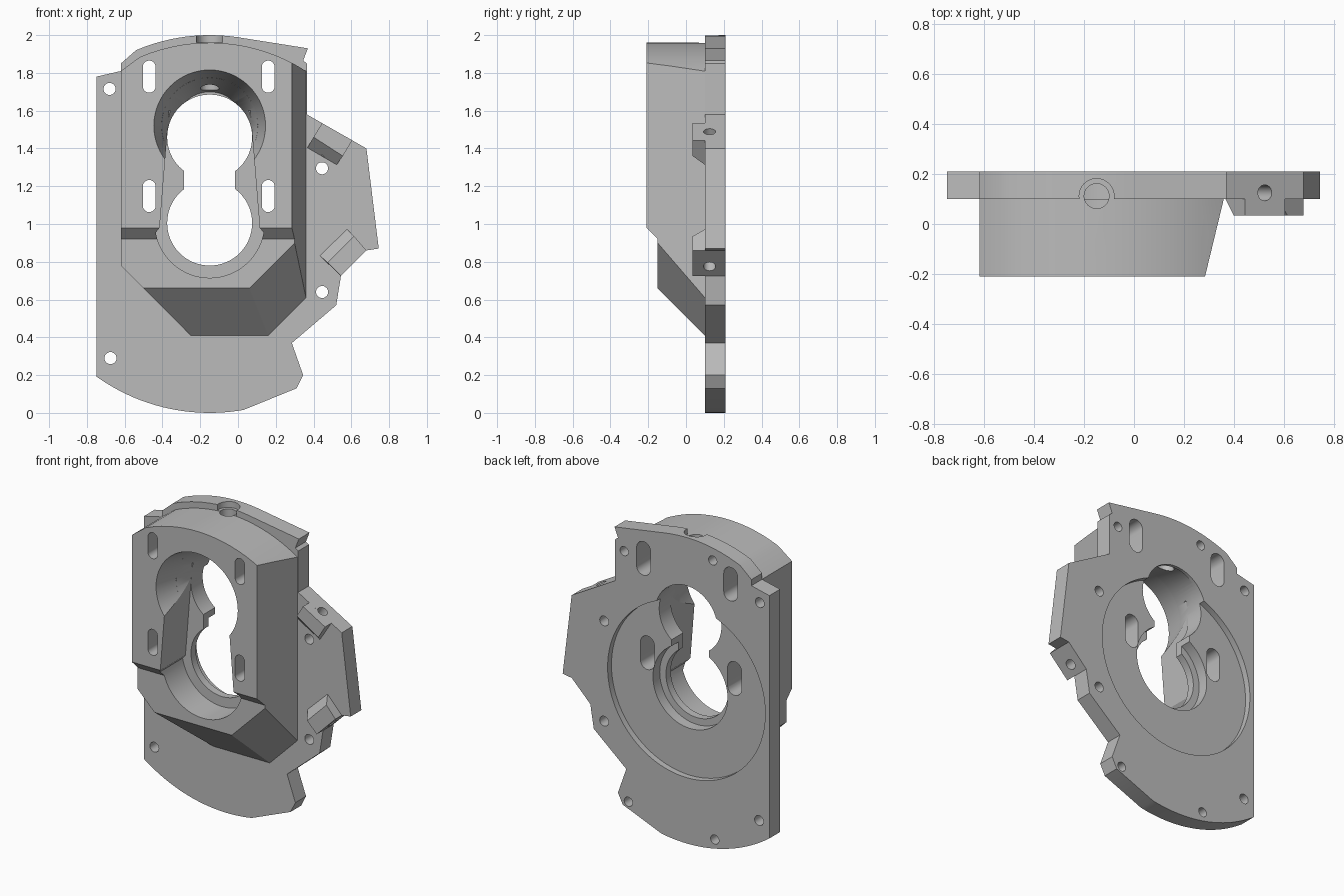
import bpy, bmesh, math
from mathutils import Vector

cube = bpy.data.objects.get("Cube")
if cube:
    bpy.data.objects.remove(cube, do_unlink=True)

grey = bpy.data.materials.new("machined grey")
grey.use_nodes = True
grey.diffuse_color = (0.5, 0.5, 0.5, 1)
grey.node_tree.nodes["Principled BSDF"].inputs["Base Color"].default_value = (0.5, 0.5, 0.5, 1)

CX, LOW_Z, HIGH_Z = -0.15, 1.005, 1.52   # bore axis and bore heights
BACK, FACE = 0.21, 0.10                  # plate back and plate front


def finish(bm, name):
    bmesh.ops.recalc_face_normals(bm, faces=bm.faces)
    mesh = bpy.data.meshes.new(name)
    bm.to_mesh(mesh)
    bm.free()
    mesh.materials.append(grey)
    obj = bpy.data.objects.new(name, mesh)
    bpy.context.collection.objects.link(obj)
    return obj


def loft(name, near, far, y0, y1):
    """Solid between an x-z outline at y0 and a matching one at y1."""
    bm = bmesh.new()
    a = [bm.verts.new((x, y0, z)) for x, z in near]
    b = [bm.verts.new((x, y1, z)) for x, z in far]
    bm.faces.new(a)
    bm.faces.new(b[::-1])
    for i in range(len(a)):
        j = (i + 1) % len(a)
        bm.faces.new((a[i], b[i], b[j], a[j]))
    return finish(bm, name)


def prism(name, pts, y0, y1):
    return loft(name, pts, pts, y0, y1)


def circle(x, z, r, n=64, start=0, sweep=360):
    steps = n if sweep == 360 else n + 1
    angles = [math.radians(start + sweep * i / n) for i in range(steps)]
    return [(x + r * math.cos(a), z + r * math.sin(a)) for a in angles]


def arc(r, z, x0, x1, side, n=12):
    """Shallow arc about CX with its extreme at height z; side +1 top, -1 bottom."""
    xs = [x0 + (x1 - x0) * i / n for i in range(n + 1)]
    return [(x, z + side * (math.sqrt(r * r - (x - CX) ** 2) - r)) for x in xs]


def stadium(x, z, r, half):
    return (circle(x, z + half - r, r, 16, 0, 180) +
            circle(x, z - half + r, r, 16, 180, 180))


def drill(name, start, direction, r, depth):
    """Cylinder cutter starting just outside a surface."""
    d = Vector(direction).normalized()
    bm = bmesh.new()
    bmesh.ops.create_cone(bm, cap_ends=True, segments=32, radius1=r, radius2=r, depth=depth)
    bmesh.ops.rotate(bm, verts=bm.verts, matrix=d.to_track_quat('Z', 'Y').to_matrix())
    bmesh.ops.translate(bm, verts=bm.verts, vec=Vector(start) + d * depth / 2)
    return finish(bm, name)


def combine(target, other, operation):
    mod = target.modifiers.new(other.name, 'BOOLEAN')
    mod.operation, mod.solver, mod.object = operation, 'EXACT', other
    bpy.context.view_layer.objects.active = target
    bpy.ops.object.modifier_apply(modifier=mod.name)
    bpy.data.objects.remove(other, do_unlink=True)


# Mounting plate
outline = arc(1.03, 0, -0.75, 0.03, -1, 20)
outline += [(0.31, 0.13), (0.345, 0.20), (0.285, 0.37), (0.52, 0.57), (0.545, 0.725),
            (0.68, 0.86), (0.745, 0.87), (0.68, 1.40), (0.365, 1.58), (0.365, 1.85),
            (0.345, 1.865), (0.37, 1.93)]
outline += arc(0.99, 2.0, 0.0, -0.54, 1)
outline += [(-0.62, 1.85), (-0.62, 1.81), (-0.75, 1.78)]
housing = prism("bearing_housing", outline, FACE, BACK)

# Raised body: stepped side profile swept along x, then trimmed by planes
back = 0.105
profile = [(back, 0.405), (-0.15, 0.66), (-0.15, 0.92), (-0.21, 0.98), (-0.21, 2.1), (back, 2.1)]
bm = bmesh.new()
face = bm.faces.new([bm.verts.new((-1, y, z)) for y, z in profile])
swept = bmesh.ops.extrude_face_region(bm, geom=[face])["geom"]
bmesh.ops.translate(bm, vec=(2, 0, 0), verts=[g for g in swept if isinstance(g, bmesh.types.BMVert)])
bmesh.ops.recalc_face_normals(bm, faces=bm.faces)

corner = Vector((0.06, -0.15, 0.66))
slant = Vector((1, 0, 1)).cross(Vector((0.16, 0.10, 0.41)) - corner)
if slant.x < 0:
    slant.negate()
trims = [((-0.62, 0, 0), (-1, 0, 0)),
         ((0.285, -0.21, 0), (0.31, -0.075, 0)),
         ((-0.62, 0, 0.78), (-1, 0, -1)),
         (corner, slant)]
crown = [(-0.62, 1.81)] + arc(0.94, 1.96, -0.52, 0.37, 1, 16)
for (x0, z0), (x1, z1) in zip(crown, crown[1:]):
    trims.append(((x0, 0, z0), (z0 - z1, 0, x1 - x0)))
for point, normal in trims:
    bmesh.ops.bisect_plane(bm, geom=bm.verts[:] + bm.edges[:] + bm.faces[:], dist=1e-6,
                           plane_co=point, plane_no=Vector(normal).normalized(), clear_outer=True)
    bmesh.ops.holes_fill(bm, edges=[e for e in bm.edges if e.is_boundary], sides=0)
combine(housing, finish(bm, "body"), 'UNION')

# Clamp lugs: outer edge pair, crest pair, foot pair of the sloped inner side
lugs = [("upper_lug", [(0.445, 1.534), (0.605, 1.443)], [(0.555, 1.36), (0.40, 1.46)],
         [(0.52, 1.31), (0.365, 1.40)]),
        ("lower_lug", [(0.545, 0.725), (0.68, 0.86)], [(0.615, 0.935), (0.475, 0.795)],
         [(0.575, 0.975), (0.43, 0.835)])]
for name, edge, crest, foot in lugs:
    combine(housing, loft(name, edge + crest, edge + foot, 0.035, FACE + 0.005), 'UNION')

# Tapered front channel around the lower bore
channel = circle(CX, LOW_Z, 0.29, 40, 190, 160)
channel += [(CX + 0.265, 0.98), (CX + 0.215, 1.60), (CX - 0.215, 1.60), (CX - 0.265, 0.98)]
cutters = [prism("channel", channel, -0.3, 0.05)]

# Upper bore as two stacked tapers
for r0, r1, y0, y1 in [(0.297, 0.255, -0.215, -0.06), (0.255, 0.18, -0.061, 0.19)]:
    cutters.append(loft("upper_taper", circle(CX, HIGH_Z, r0), circle(CX, HIGH_Z, r1), y0, y1))

# Through openings and their neck
cutters.append(prism("upper_opening", circle(CX, 1.46, 0.225), -0.1, 0.3))
cutters.append(prism("lower_opening", circle(CX, LOW_Z, 0.225), -0.3, 0.3))
neck = [(CX - 0.135, 1.1), (CX + 0.135, 1.1), (CX + 0.135, 1.4), (CX - 0.135, 1.4)]
cutters.append(prism("neck", neck, -0.3, 0.3))

# Back recess and back counterbore
cutters.append(prism("back_recess", circle(CX, 1.0, 0.57, 96), 0.17, 0.3))
cutters.append(prism("back_counterbore", circle(CX, LOW_Z, 0.27), 0.10, 0.3))

# Bolt slots, wider from the back
for x, wide in [(-0.47, 0.05), (0.16, 0.05)]:
    for z in (1.78, 1.148):
        cutters.append(prism("slot", stadium(x, z, 0.034, 0.085), -0.3, 0.3))
        cutters.append(prism("slot_pocket", stadium(x, z, wide, 0.11), -0.08, 0.3))

# Through holes, then blind holes in the back
for x, z in [(-0.68, 1.715), (-0.675, 0.29), (0.445, 1.295), (0.445, 0.64)]:
    cutters.append(drill("screw_hole", (x, 0.3, z), (0, -1, 0), 0.032, 0.4))
for x, z in [(0.30, 1.79), (-0.34, 1.90), (0.27, 0.16), (-0.355, 0.08)]:
    cutters.append(drill("dowel_hole", (x, 0.3, z), (0, -1, 0), 0.03, 0.17))

# Oil hole on top and cross holes in the lugs
cutters.append(drill("oil_seat", (CX, 0.112, 2.1), (0, 0, -1), 0.07, 0.14))
cutters.append(drill("oil_hole", (CX, 0.112, 2.1), (0, 0, -1), 0.05, 0.5))
cutters.append(drill("lug_hole", (0.55, 0.125, 1.533), (-0.5, 0, -0.87), 0.032, 0.2))
cutters.append(drill("lug_hole", (0.637, 0.125, 0.733), (-1, 0, 1), 0.032, 0.2))

for cutter in cutters:
    combine(housing, cutter, 'DIFFERENCE')

# Smooth bores, crisp machined edges
bpy.ops.object.select_all(action='DESELECT')
housing.select_set(True)
bpy.context.view_layer.objects.active = housing
bpy.ops.object.shade_smooth_by_angle(angle=math.radians(20))
